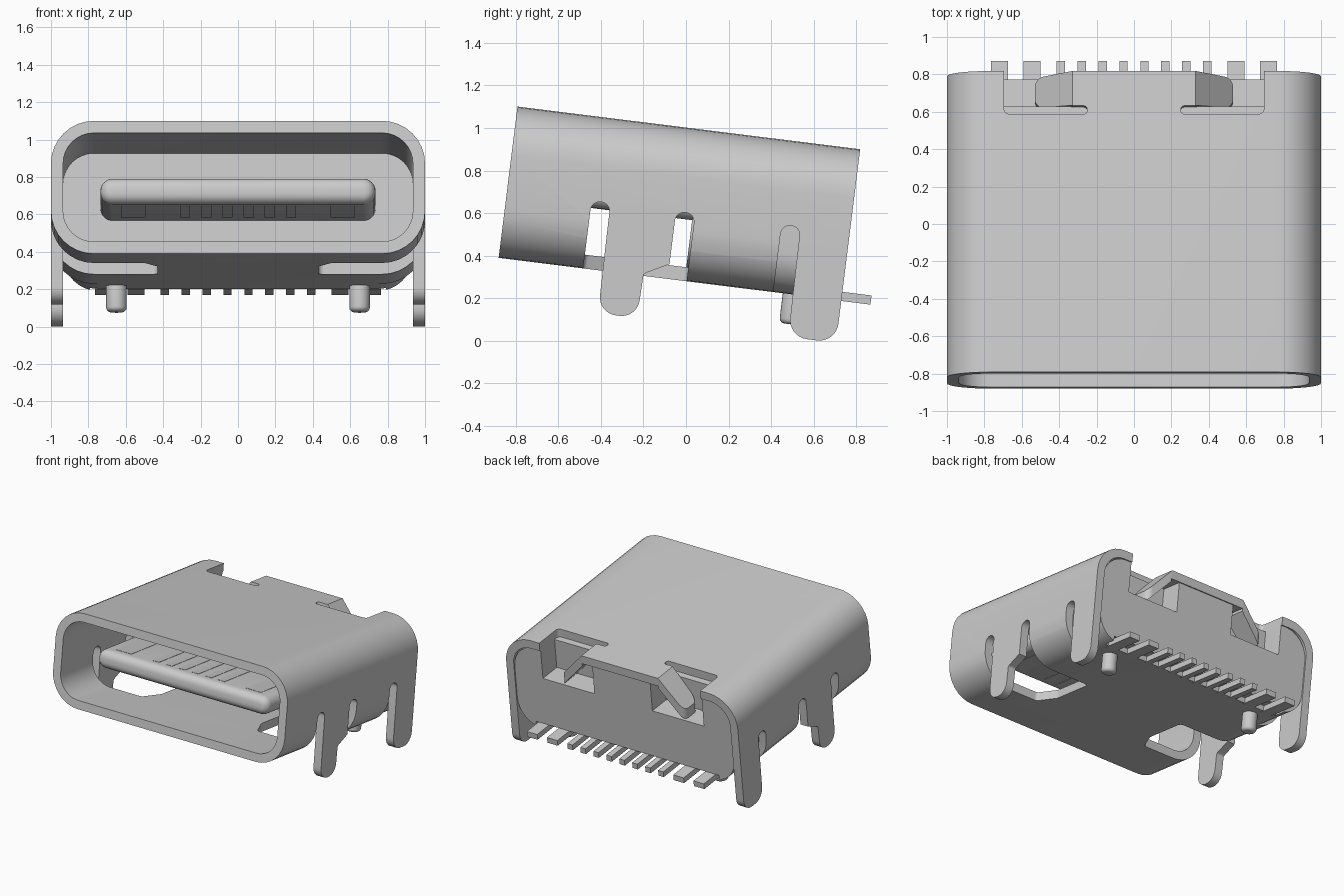
import bpy, bmesh, math
from mathutils import Vector, Matrix

cube = bpy.data.objects.get("Cube")
if cube:
    bpy.data.objects.remove(cube, do_unlink=True)

# One grey for the metal and the insulator
GREY = (0.6, 0.6, 0.6, 1)
grey = bpy.data.materials.new("plain grey")
grey.use_nodes = True
grey.diffuse_color = GREY
grey.node_tree.nodes["Principled BSDF"].inputs["Base Color"].default_value = GREY

# Connector frame: x across, y depth from the mouth, z up from the shell bottom
TILT = Matrix.Translation((0, -0.88, 0.39)) @ Matrix.Rotation(math.radians(-7.1), 4, 'X')
HEIGHT, DEPTH, WALL, CORNER = 0.716, 1.622, 0.065, 0.23
INNER = 1 - WALL
TOP = HEIGHT - WALL


def outline(corners, seg=8):
    """Polygon from (a, b, radius) corners, rounded where radius > 0."""
    pts = []
    for i, (a, b, r) in enumerate(corners):
        p = Vector((a, b))
        if r == 0:
            pts.append(p)
            continue
        d0 = (Vector(corners[i - 1][:2]) - p).normalized()
        d1 = (Vector(corners[(i + 1) % len(corners)][:2]) - p).normalized()
        half = d0.angle(d1) / 2
        t = r / math.tan(half)
        c = p + (d0 + d1).normalized() * r / math.sin(half)
        u, v = (p + d0 * t - c).normalized(), (p + d1 * t - c).normalized()
        pts += [c + u.slerp(v, k / seg).normalized() * r for k in range(seg + 1)]
    return pts


def rect(a0, a1, b0, b1, r=0):
    return outline([(a0, b0, r), (a1, b0, r), (a1, b1, r), (a0, b1, r)])


def prism(name, pts, axis, lo, hi, side=1, slope=0):
    """Extrude an outline along an axis; side mirrors x, slope drops z with x."""
    place = {'x': lambda p, t: (t, p[0], p[1]),
             'y': lambda p, t: (p[0], t, p[1]),
             'z': lambda p, t: (p[0], p[1], t)}[axis]
    bm = bmesh.new()
    rings = []
    for t in (lo, hi):
        ring = []
        for p in pts:
            x, y, z = place(p, t)
            ring.append(bm.verts.new((x * side, y, z - slope * x)))
        rings.append(ring)
    n = len(pts)
    bm.faces.new(rings[0])
    bm.faces.new(rings[1])
    for i in range(n):
        j = (i + 1) % n
        bm.faces.new((rings[0][i], rings[0][j], rings[1][j], rings[1][i]))
    bmesh.ops.recalc_face_normals(bm, faces=bm.faces)
    bm.transform(TILT)
    mesh = bpy.data.meshes.new(name)
    bm.to_mesh(mesh)
    bm.free()
    mesh.materials.append(grey)
    obj = bpy.data.objects.new(name, mesh)
    bpy.context.collection.objects.link(obj)
    return obj


def activate(obj):
    bpy.ops.object.select_all(action='DESELECT')
    obj.select_set(True)
    bpy.context.view_layer.objects.active = obj


def cut(obj, *cutter_args, **kw):
    tool = prism("cutter", *cutter_args, **kw)
    mod = obj.modifiers.new("cut", 'BOOLEAN')
    mod.object, mod.operation, mod.solver = tool, 'DIFFERENCE', 'EXACT'
    activate(obj)
    bpy.ops.object.modifier_apply(modifier=mod.name)
    bpy.data.objects.remove(tool, do_unlink=True)


def round_ends(obj, width):
    mod = obj.modifiers.new("round", 'BEVEL')
    mod.width, mod.segments, mod.limit_method = width, 5, 'ANGLE'
    mod.angle_limit = math.radians(60)
    activate(obj)
    bpy.ops.object.modifier_apply(modifier=mod.name)


# Metal shell: rounded tube
shell = prism("shell", rect(-1, 1, 0, HEIGHT, CORNER), 'y', 0, DEPTH)
cut(shell, rect(-INNER, INNER, WALL, TOP, CORNER - WALL), 'y', -0.1, DEPTH + 0.1)
cut(shell, rect(-1.1, 1.1, 1.30, 1.8), 'z', -0.1, CORNER)

# Insulator: block behind the cavity, exposed underneath at the rear
housing = prism("housing_rear", rect(-INNER, INNER, 0, TOP, 0.19), 'y', 1.30, 1.612)
prism("housing_front", rect(-INNER, INNER, WALL, TOP, CORNER - WALL), 'y', 0.88, 1.30)
cut(housing, rect(-0.79, 0.79, 1.52, 1.8), 'z', -0.1, 0.04)

front_leg = outline([(0.49, CORNER, 0), (0.80, CORNER, 0), (0.80, 0.07, 0), (0.685, 0.01, 0.02),
                     (0.68, -0.2, 0.085), (0.495, -0.2, 0.085)])
rear_leg = outline([(1.39, CORNER, 0), (DEPTH, CORNER, 0), (DEPTH, -0.2, 0.09), (1.395, -0.2, 0.09)])
bottom_hole = outline([(0.50, 0.40, 0.03), (0.43, 0.55, 0.05), (0.43, 0.89, 0.03),
                       (1.1, 0.89, 0), (1.1, 0.40, 0)])
top_notch = outline([(0.25, 1.39, 0.02), (0.695, 1.39, 0.03), (0.695, 1.8, 0),
                     (0.33, 1.8, 0), (0.33, 1.435, 0), (0.25, 1.435, 0.02)])

for side, tag in ((1, "left"), (-1, "right")):
    # Openings in the shell and the housing pocket
    cut(shell, bottom_hole, 'z', -0.1, CORNER, side=side)
    for start in (0.40, 0.80, 1.30):
        cut(shell, rect(start, start + 0.09, 0.1, 0.32, 0.044), 'x', 0.85, 1.1, side=side)
    cut(shell, top_notch, 'z', 0.6, 0.8, side=side)
    cut(housing, rect(0.25, 0.695, 1.44, 1.8), 'z', 0.42, 0.8, side=side)
    # Solder legs, bent spring wing and locating peg
    prism("front_leg_" + tag, front_leg, 'x', INNER, 1, side)
    prism("rear_leg_" + tag, rear_leg, 'x', INNER, 1, side)
    wing = outline([(0.33, 1.437, 0), (0.53, 1.45, 0.05), (0.53, 1.61, 0.05), (0.33, DEPTH, 0)])
    drop = 1.1
    prism("spring_wing_" + tag, wing, 'z', 0.63 + drop * 0.33, HEIGHT + drop * 0.33, side, drop)
    circle = [(0.65 + 0.055 * math.cos(k * math.tau / 24), 1.40 + 0.055 * math.sin(k * math.tau / 24))
              for k in range(24)]
    round_ends(prism("peg_" + tag, circle, 'z', -0.14, 0.06, side), 0.025)
    # Contact pins at the rear
    for x, w in ((0.056, 0.045), (0.168, 0.045), (0.28, 0.045), (0.392, 0.045), (0.545, 0.09), (0.72, 0.09)):
        prism("pin_" + tag, rect(x - w / 2, x + w / 2, 1.5, 1.76), 'z', -0.002, 0.041, side)
    # Contact pads on both faces of the tongue
    for x, w in ((0.057, 0.055), (0.17, 0.055), (0.283, 0.055), (0.56, 0.13)):
        for z in (0.286, 0.427):
            prism("pad_" + tag, rect(x - w / 2, x + w / 2, 0.22, 0.72), 'z', z, z + 0.003, side)

# Tongue in the mouth
tongue = prism("tongue", rect(-0.735, 0.735, 0.288, 0.428, 0.065), 'y', 0.14, 0.98)
round_ends(tongue, 0.055)

# Smooth curved walls, keep crisp edges
for obj in list(bpy.context.scene.objects):
    if obj.type == 'MESH':
        activate(obj)
        bpy.ops.object.shade_smooth_by_angle(angle=math.radians(30))
